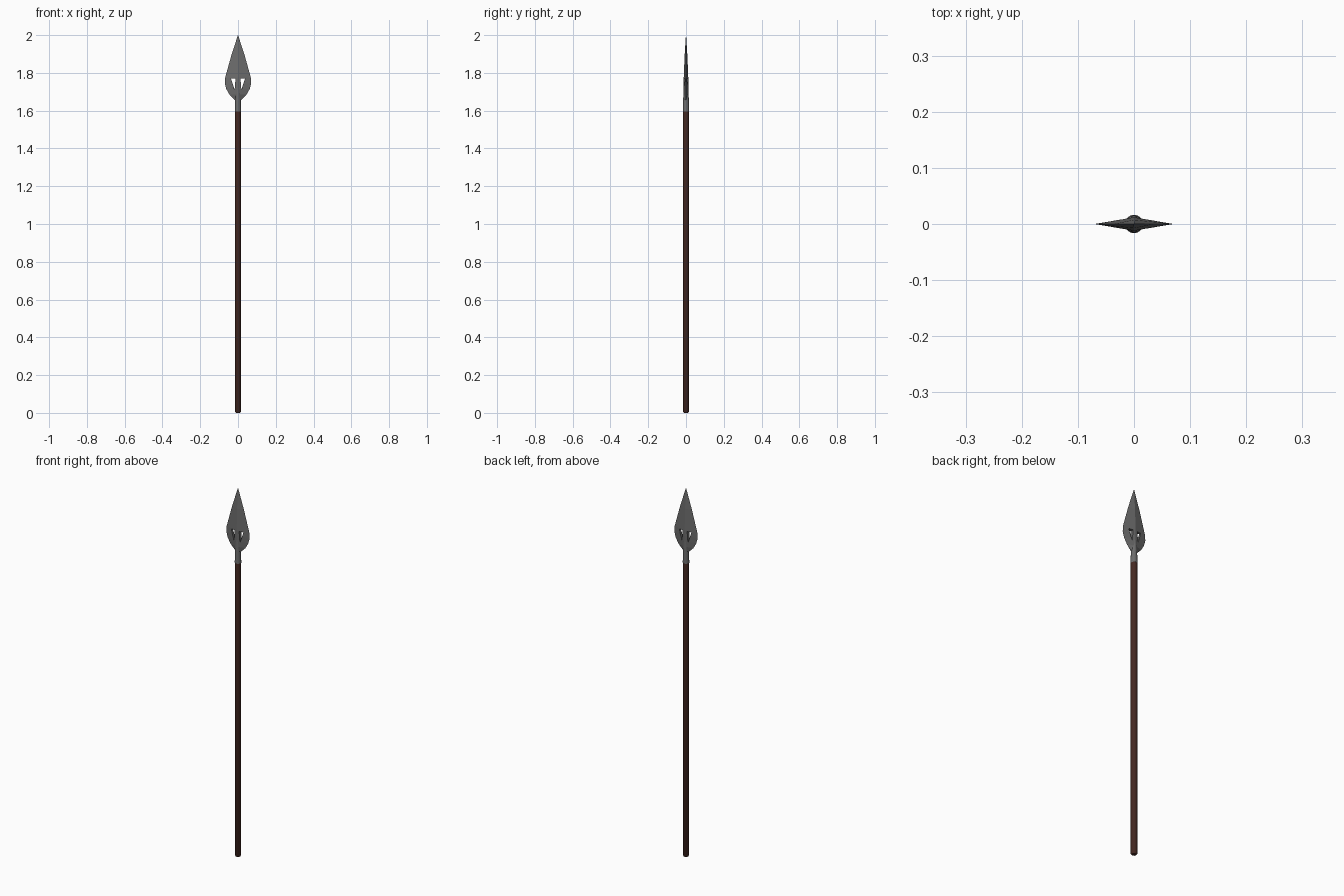
import bpy, bmesh, math

if "Cube" in bpy.data.objects:
    bpy.data.objects.remove(bpy.data.objects["Cube"])


def material(name, rgb):
    m = bpy.data.materials.new(name)
    m.diffuse_color = (*rgb, 1)
    m.use_nodes = True
    m.node_tree.nodes["Principled BSDF"].inputs["Base Color"].default_value = m.diffuse_color
    return m


wood = material("dark wood", (0.06, 0.022, 0.016))
steel = material("grey steel", (0.15, 0.15, 0.15))


def make(name, bm, mat, smooth=None):
    bmesh.ops.recalc_face_normals(bm, faces=bm.faces)
    me = bpy.data.meshes.new(name)
    bm.to_mesh(me)
    bm.free()
    ob = bpy.data.objects.new(name, me)
    bpy.context.collection.objects.link(ob)
    me.materials.append(mat)
    if smooth:
        bpy.ops.object.select_all(action='DESELECT')
        bpy.context.view_layer.objects.active = ob
        ob.select_set(True)
        bpy.ops.object.shade_smooth_by_angle(angle=math.radians(smooth))
    return ob


def loft(rings):
    """Skin a stack of equal-length point rings and cap both ends."""
    bm = bmesh.new()
    loops = [[bm.verts.new(p) for p in r] for r in rings]
    n = len(rings[0])
    for a, b in zip(loops, loops[1:]):
        for i in range(n):
            bm.faces.new((a[i], a[(i + 1) % n], b[(i + 1) % n], b[i]))
    bm.faces.new(loops[0])
    bm.faces.new(loops[-1])
    return bm


def circle(r, z, n=16):
    return [(r * math.cos(2 * math.pi * i / n), r * math.sin(2 * math.pi * i / n), z)
            for i in range(n)]


def diamond(w, t, z):
    return [(w, 0, z), (0, t, z), (-w, 0, z), (0, -t, z)]


# shaft with softened butt
make("shaft", loft([circle(r, z) for r, z in
                    ((0.011, 0), (0.016, 0.006), (0.016, 1.6))]), wood, 40)

# socket running up into the blade
make("socket", loft([circle(r, z) for r, z in
                     ((0.0165, 1.595), (0.015, 1.66), (0.012, 1.72), (0.008, 1.80))]), steel, 40)

# diamond-section blade: half width, half thickness, height
profile = ((0.012, 0.012, 1.652), (0.045, 0.012, 1.685), (0.062, 0.012, 1.715),
           (0.07, 0.012, 1.745), (0.068, 0.012, 1.775), (0.036, 0.0075, 1.89),
           (0.0005, 0.0005, 2.0))
blade = make("blade", loft([diamond(*p) for p in profile]), steel)

# triangular openings on both sides of the socket
for s in (-1, 1):
    tri = ((0.013, 1.77), (0.037, 1.77), (0.018, 1.71))
    cutter = make("opening_cutter", loft([[(s * x, y, z) for x, z in tri]
                                          for y in (-0.05, 0.05)]), steel)
    cutter.hide_render = True
    cutter.hide_set(True)
    mod = blade.modifiers.new("opening", 'BOOLEAN')
    mod.operation = 'DIFFERENCE'
    mod.solver = 'EXACT'
    mod.object = cutter
